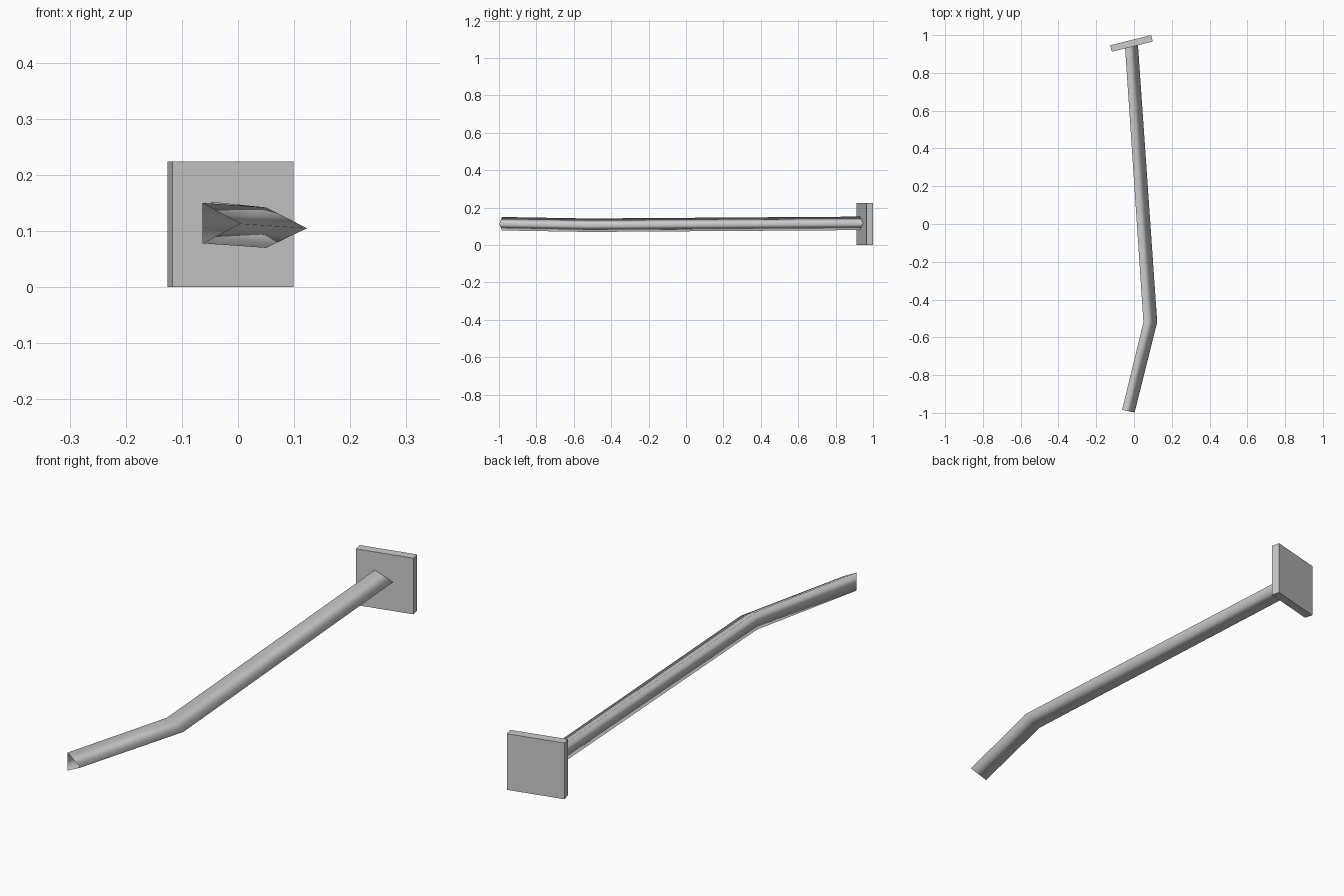
import bpy
import bmesh
from mathutils import Vector

cube = bpy.data.objects.get("Cube")
if cube:
    bpy.data.objects.remove(cube, do_unlink=True)


def make_material(name, color):
    mat = bpy.data.materials.new(name)
    mat.use_nodes = True
    mat.diffuse_color = color
    mat.node_tree.nodes["Principled BSDF"].inputs["Base Color"].default_value = color
    return mat


def make_object(name, bm, mat, smooth):
    bmesh.ops.recalc_face_normals(bm, faces=bm.faces)
    for face in bm.faces:
        face.smooth = smooth
    mesh = bpy.data.meshes.new(name)
    bm.to_mesh(mesh)
    bm.free()
    mesh.materials.append(mat)
    obj = bpy.data.objects.new(name, mesh)
    bpy.context.collection.objects.link(obj)
    return obj


grey = make_material("plain grey", (0.6, 0.6, 0.6, 1))

# Bent three-sided pole, open at both ends: flat side and ridge at each station
HALF = 0.036
stations = [
    (Vector((-0.063, -0.984, 0.114)), Vector((0.003, -0.998, 0.113))),
    (Vector((0.050, -0.520, 0.106)), Vector((0.123, -0.520, 0.105))),
    (Vector((-0.047, 0.932, 0.116)), Vector((0.021, 0.948, 0.115))),
]
bm = bmesh.new()
rings = []
for side, ridge in stations:
    up = Vector((0, 0, HALF))
    rings.append([bm.verts.new(p) for p in (side + up, side - up, ridge)])
for a, b in zip(rings, rings[1:]):
    for i in range(3):
        j = (i + 1) % 3
        bm.faces.new((a[i], a[j], b[j], b[i]))
make_object("bent_pole", bm, grey, True)

# Square mounting plate, turned slightly about the vertical
outline = [(-0.117, 0.912), (0.099, 0.966), (0.091, 1.0), (-0.126, 0.946)]
bm = bmesh.new()
base = bm.faces.new([bm.verts.new((x, y, 0)) for x, y in outline])
top = bmesh.ops.extrude_face_region(bm, geom=[base])["geom"]
bmesh.ops.translate(bm, vec=(0, 0, 0.224),
                    verts=[v for v in top if isinstance(v, bmesh.types.BMVert)])
make_object("mounting_plate", bm, grey, False)
